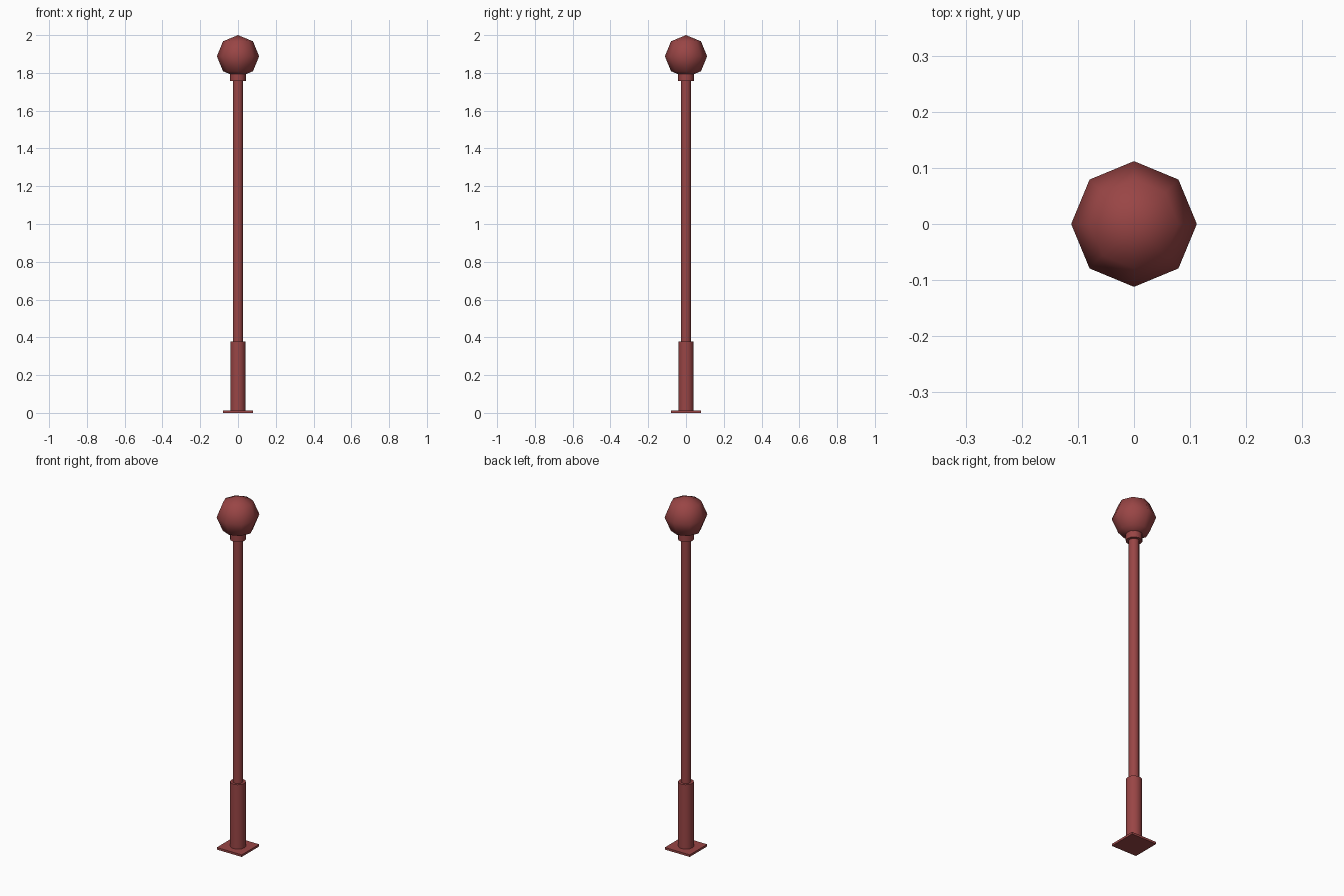
import bpy

if "Cube" in bpy.data.objects:
    bpy.data.objects.remove(bpy.data.objects["Cube"])

mat = bpy.data.materials.new("painted_red")
mat.diffuse_color = (0.32, 0.06, 0.06, 1)
mat.use_nodes = True
mat.node_tree.nodes["Principled BSDF"].inputs["Base Color"].default_value = mat.diffuse_color


def finish(name, angle):
    ob = bpy.context.object
    ob.name = name
    ob.data.materials.append(mat)
    bpy.ops.object.transform_apply(location=False, rotation=False, scale=True)
    bpy.ops.object.shade_smooth_by_angle(angle=angle)
    return ob


def tube(name, radius, z0, z1, sides=12):
    bpy.ops.mesh.primitive_cylinder_add(vertices=sides, radius=radius, depth=z1 - z0,
                                        location=(0, 0, (z0 + z1) / 2))
    return finish(name, 0.9)


# Square ground plate
bpy.ops.mesh.primitive_cube_add(size=1, location=(0, 0, 0.006))
bpy.context.object.scale = (0.157, 0.157, 0.012)
finish("ground_plate", 0.5)

# Stepped post and lamp collar
tube("base_sleeve", 0.041, 0.012, 0.378)
tube("pole", 0.027, 0.378, 1.76)
tube("globe_collar", 0.042, 1.757, 1.80)

# Low-poly globe
bpy.ops.mesh.primitive_uv_sphere_add(segments=8, ring_count=4, radius=0.112,
                                     location=(0, 0, 1.888))
finish("lamp_globe", 1.2)
